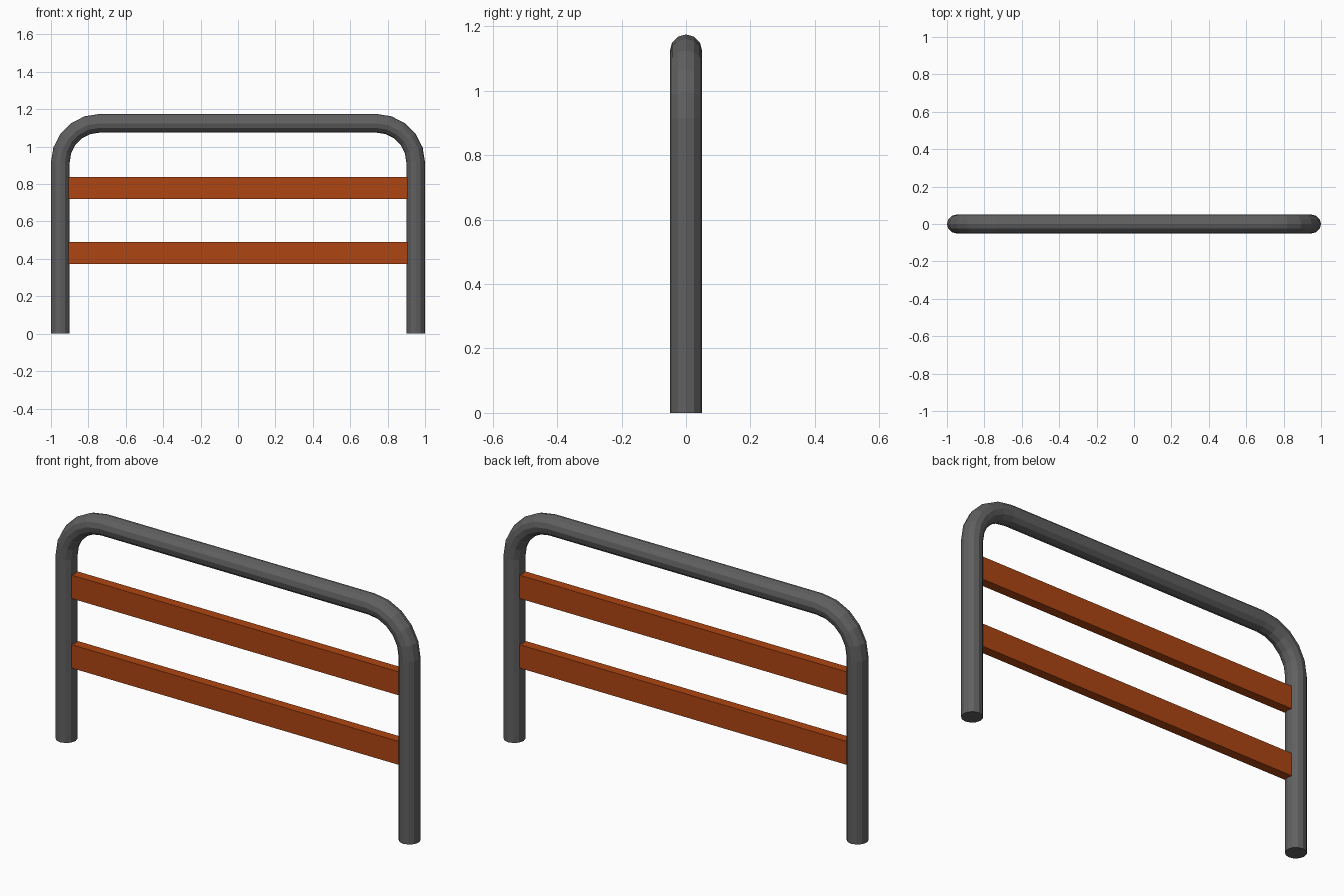
import bpy, bmesh
from math import sin, cos, pi
from mathutils import Vector

if "Cube" in bpy.data.objects:
    bpy.data.objects.remove(bpy.data.objects["Cube"], do_unlink=True)

TUBE_R, SIDES = 0.05, 12
LEG_X, TOP_Z = 0.95, 1.125
BEND_R, BEND_STEPS = 0.21, 5


def material(name, rgb):
    m = bpy.data.materials.new(name)
    m.use_nodes = True
    color = (*rgb, 1)
    m.diffuse_color = color
    m.node_tree.nodes["Principled BSDF"].inputs["Base Color"].default_value = color
    return m


def add_object(name, bm, mat):
    bmesh.ops.recalc_face_normals(bm, faces=bm.faces)
    mesh = bpy.data.meshes.new(name)
    bm.to_mesh(mesh)
    bm.free()
    mesh.materials.append(mat)
    obj = bpy.data.objects.new(name, mesh)
    bpy.context.collection.objects.link(obj)
    return obj


steel = material("dark_grey_metal", (0.115, 0.115, 0.115))
wood = material("orange_brown_wood", (0.42, 0.06, 0.006))

# Path of the bent tube: (centre, outward direction) for each ring
cx, cz = LEG_X - BEND_R, TOP_Z - BEND_R
half = [(Vector((LEG_X, 0, 0)), Vector((1, 0, 0)))]
for i in range(BEND_STEPS + 1):
    a = pi / 2 * i / BEND_STEPS
    out = Vector((cos(a), 0, sin(a)))
    half.append((Vector((cx, 0, cz)) + out * BEND_R, out))
flip = Vector((-1, 1, 1))
path = half + [(p * flip, o * flip) for p, o in reversed(half)]

# Tube frame swept along the path
bm = bmesh.new()
rings = []
for centre, out in path:
    ring = []
    for k in range(SIDES):
        a = 2 * pi * k / SIDES
        offset = out * cos(a) + Vector((0, sin(a), 0))
        ring.append(bm.verts.new(centre + offset * TUBE_R))
    rings.append(ring)
for r0, r1 in zip(rings, rings[1:]):
    for k in range(SIDES):
        n = (k + 1) % SIDES
        bm.faces.new((r0[k], r0[n], r1[n], r1[k]))
bm.faces.new(rings[0])
bm.faces.new(rings[-1])
add_object("tube_frame", bm, steel)

# Two wooden slats between the legs
for name, z in (("lower_slat", 0.432), ("upper_slat", 0.78)):
    bm = bmesh.new()
    bmesh.ops.create_cube(bm, size=1)
    bmesh.ops.scale(bm, vec=(1.81, 0.048, 0.117), verts=bm.verts)
    bmesh.ops.translate(bm, vec=(0, 0, z), verts=bm.verts)
    add_object(name, bm, wood)
